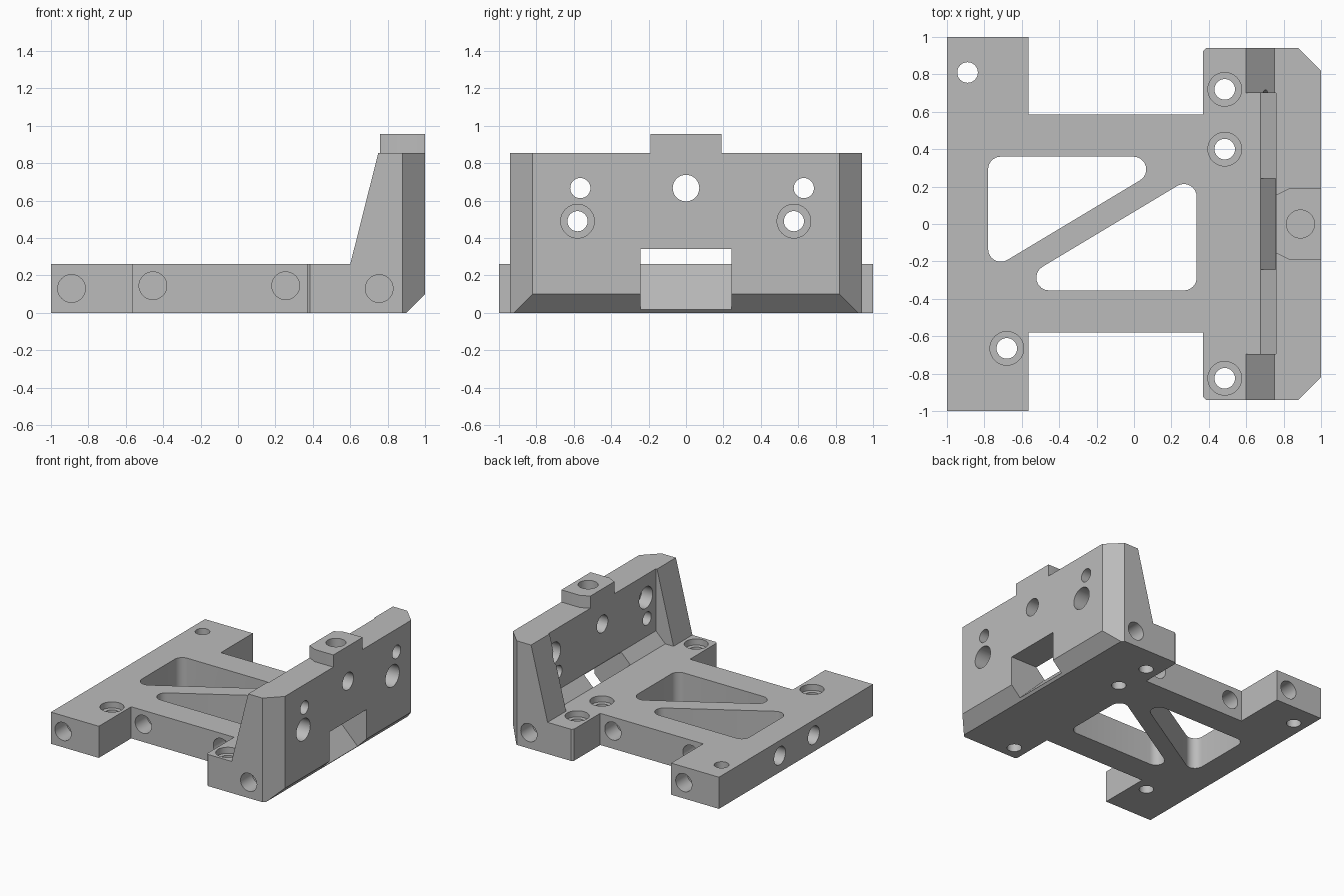
import bpy, bmesh, math
from mathutils import Vector, Matrix

cube = bpy.data.objects.get("Cube")
if cube:
    bpy.data.objects.remove(cube, do_unlink=True)

gray = bpy.data.materials.new("machined gray")
gray.use_nodes = True
color = (0.5, 0.5, 0.5, 1)
gray.diffuse_color = color
gray.node_tree.nodes["Principled BSDF"].inputs["Base Color"].default_value = color


def make_object(name, bm):
    bmesh.ops.recalc_face_normals(bm, faces=bm.faces)
    mesh = bpy.data.meshes.new(name)
    bm.to_mesh(mesh)
    bm.free()
    mesh.materials.append(gray)
    obj = bpy.data.objects.new(name, mesh)
    bpy.context.collection.objects.link(obj)
    return obj


def prism(name, points, low, high, axis="z"):
    """Extrude an xy outline along z, or an xz profile along y."""
    bm = bmesh.new()
    place = (lambda a, b: (a, b, low)) if axis == "z" else (lambda a, b: (a, low, b))
    face = bm.faces.new([bm.verts.new(place(a, b)) for a, b in points])
    move = Vector((0, 0, high - low)) if axis == "z" else Vector((0, high - low, 0))
    top = bmesh.ops.extrude_face_region(bm, geom=[face])["geom"]
    bmesh.ops.translate(bm, vec=move, verts=[v for v in top if isinstance(v, bmesh.types.BMVert)])
    return make_object(name, bm)


def combine(target, other, operation):
    mod = target.modifiers.new("combine", "BOOLEAN")
    mod.operation, mod.solver, mod.object = operation, "EXACT", other
    bpy.context.view_layer.objects.active = target
    bpy.ops.object.modifier_apply(modifier=mod.name)
    bpy.data.objects.remove(other, do_unlink=True)


def drill(start, inward, radius, depth, lead=0.05):
    """Cut a round hole from a surface point, starting a little outside it."""
    direction = Vector(inward)
    middle = Vector(start) + direction * (depth - lead) / 2
    turn = direction.to_track_quat("Z", "Y").to_matrix().to_4x4()
    bm = bmesh.new()
    bmesh.ops.create_cone(bm, cap_ends=True, segments=40, radius1=radius, radius2=radius,
                          depth=depth + lead, matrix=Matrix.Translation(middle) @ turn)
    combine(body, make_object("hole_cutter", bm), "DIFFERENCE")


def rounded(points, radius, steps=8):
    """Round every corner of a counter-clockwise polygon."""
    result = []
    for i, p in enumerate(points):
        p = Vector(p)
        before = (p - Vector(points[i - 1])).normalized()
        after = (Vector(points[(i + 1) % len(points)]) - p).normalized()
        turn = before.angle(after)
        center = p + (after - before).normalized() * radius / math.cos(turn / 2)
        start = math.atan2(-before.x, before.y)
        for k in range(steps + 1):
            a = start + turn * k / steps
            result.append((center.x + radius * math.cos(a), center.y + radius * math.sin(a)))
    return result


# Body: side profile limited by the plan outline
body = prism("bracket_body", [(-1.1, 0), (0.9, 0), (1, 0.1), (1, 0.855), (0.75, 0.855),
                              (0.6, 0.26), (-1.1, 0.26)], -1.1, 1.1, "y")
plan = [(-1, -1), (-0.565, -1), (-0.565, -0.58), (0.37, -0.58), (0.37, -0.925), (0.385, -0.94),
        (0.88, -0.94), (1.002, -0.818), (1.002, 0.818), (0.88, 0.94), (0.385, 0.94), (0.37, 0.925),
        (0.37, 0.585), (-0.565, 0.585), (-0.565, 1), (-1, 1)]
combine(body, prism("plan_limit", plan, -0.2, 1.2), "INTERSECT")

# Recess between the two gussets, leaving a sloped foot along the wall
combine(body, prism("recess_cutter", [(0.5, 0.26), (0.675, 0.26), (0.76, 0.345), (0.76, 1.2),
                                      (0.5, 1.2)], -0.695, 0.7, "y"), "DIFFERENCE")

# Tab on top of the wall
combine(body, prism("top_tab", [(0.76, -0.155), (0.83, -0.19), (1, -0.19), (1, 0.19),
                                (0.83, 0.19), (0.76, 0.155)], 0.82, 0.955), "UNION")

# Window with a ramp floor
combine(body, prism("window_cutter", [(0.675, 0.26), (1.1, -0.165), (1.1, 0.342), (0.65, 0.342)],
                    -0.242, 0.242, "y"), "DIFFERENCE")

# Triangular openings in the plate
for corners in ([(-0.78, -0.254), (0.243, 0.36), (-0.78, 0.36)],
                [(0.335, 0.266), (-0.7, -0.355), (0.335, -0.355)]):
    combine(body, prism("pocket_cutter", rounded(corners, 0.068), -0.1, 0.5), "DIFFERENCE")

# Plate screw holes with counterbores
for x, y in ((0.485, 0.72), (0.485, 0.4), (0.485, -0.825), (-0.68, -0.665)):
    drill((x, y, 0.26), (0, 0, -1), 0.09, 0.05, 0.03)
    drill((x, y, 0.26), (0, 0, -1), 0.055, 0.35)
drill((-0.89, 0.81, 0.26), (0, 0, -1), 0.055, 0.35)

# Blind holes in the front, back and outer edges
for x, y, z in ((-0.89, -1, 0.13), (-0.455, -0.58, 0.145), (0.255, -0.58, 0.145), (0.755, -0.94, 0.13),
                (-0.68, 1, 0.13), (-0.455, 0.585, 0.145), (0.255, 0.585, 0.145), (0.77, 0.94, 0.13)):
    drill((x, y, z), (0, -1 if y > 0 else 1, 0), 0.074, 0.15)
for y in (-0.23, 0.21):
    drill((-1, y, 0.135), (1, 0, 0), 0.074, 0.15)

# Wall holes: upper pair counterbored inside, lower pair outside
for y in (-0.565, 0.63):
    drill((0.76, y, 0.667), (1, 0, 0), 0.054, 0.4)
    drill((0.76, y, 0.667), (1, 0, 0), 0.088, 0.1, 0.15)
for y in (-0.58, 0.577):
    drill((1, y, 0.49), (-1, 0, 0), 0.054, 0.35)
    drill((1, y, 0.49), (-1, 0, 0), 0.09, 0.14)
drill((1, 0, 0.667), (-1, 0, 0), 0.071, 0.35)
drill((0.89, 0, 0.955), (0, 0, -1), 0.075, 0.12)

bpy.ops.object.select_all(action="DESELECT")
body.select_set(True)
bpy.context.view_layer.objects.active = body
bpy.ops.object.shade_smooth_by_angle(angle=math.radians(30))
